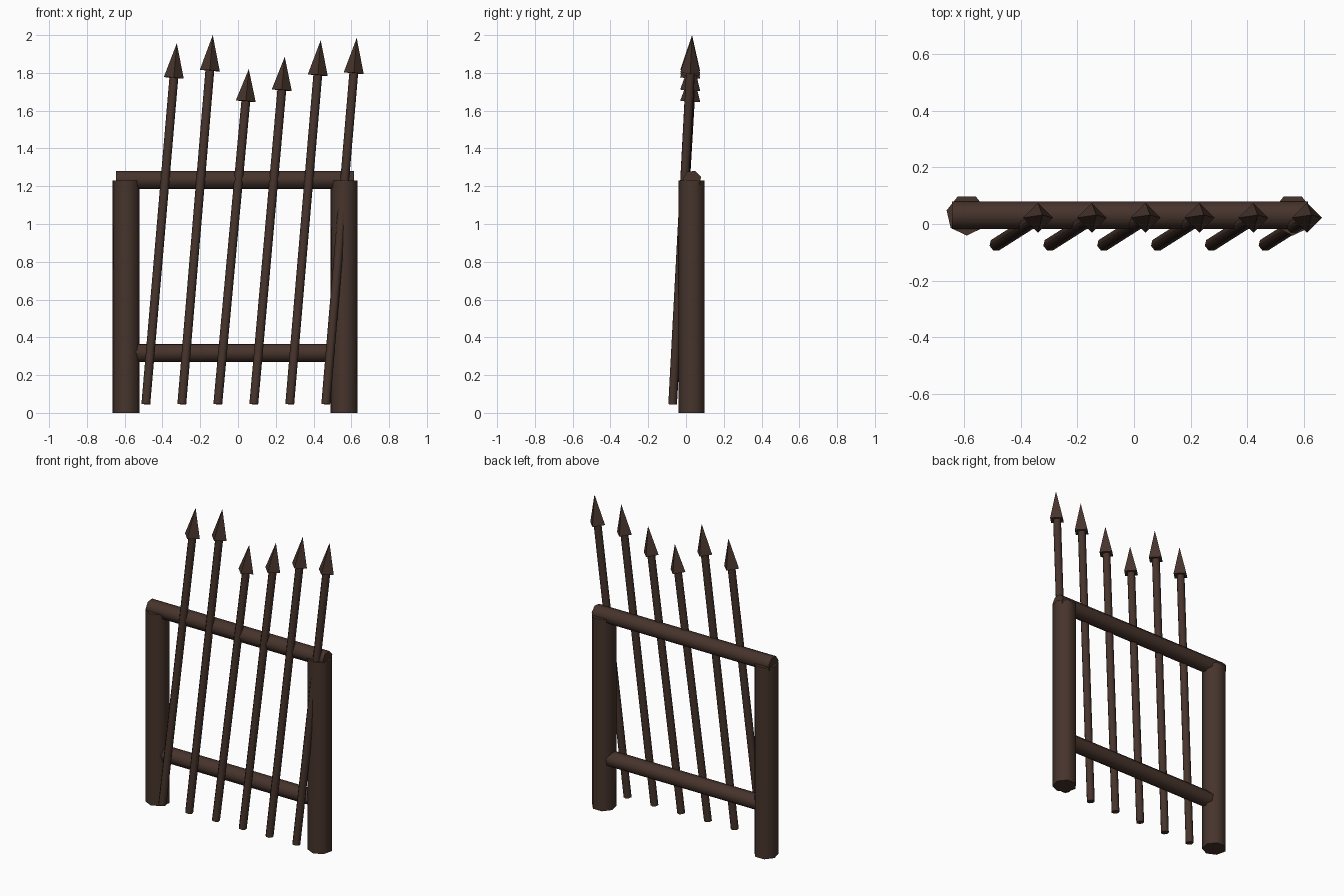
import bpy
import math
from mathutils import Vector, Matrix

cube = bpy.data.objects.get("Cube")
if cube:
    bpy.data.objects.remove(cube, do_unlink=True)

iron = bpy.data.materials.new("dark brown iron")
iron.use_nodes = True
color = (0.062, 0.034, 0.025, 1)
iron.diffuse_color = color
iron.node_tree.nodes["Principled BSDF"].inputs["Base Color"].default_value = color


def rod(name, start, end, r1, r2, sides, turn=0.0, smooth=True):
    """Cylinder or cone from start to end; turn spins it about its axis."""
    start, end = Vector(start), Vector(end)
    axis = end - start
    bpy.ops.mesh.primitive_cone_add(vertices=sides, radius1=r1, radius2=r2,
                                    depth=axis.length)
    obj = bpy.context.object
    obj.name = name
    tilt = Vector((0, 0, 1)).rotation_difference(axis).to_matrix().to_4x4()
    obj.matrix_world = (Matrix.Translation((start + end) / 2) @ tilt
                        @ Matrix.Rotation(math.radians(turn), 4, "Z"))
    obj.data.materials.append(iron)
    if smooth:
        bpy.ops.object.shade_smooth_by_angle(angle=math.radians(62))
    return obj


MID_Y = 0.032

# Posts: seven-sided, with a corner facing the front
for side, x in (("right", -0.592), ("left", 0.562)):
    rod(side + "_post", (x, MID_Y, 0), (x, MID_Y, 1.23), 0.073, 0.073, 7, 180)

# Rails
rod("top_rail", (-0.645, MID_Y, 1.234), (0.615, MID_Y, 1.234), 0.05, 0.05, 7, 19)
rod("bottom_rail", (-0.59, MID_Y, 0.318), (0.56, MID_Y, 0.318), 0.05, 0.05, 7, 19)

# Leaning spears, each a shaft with a four-sided head
for i, tip_z in enumerate((1.957, 2.0, 1.82, 1.885, 1.973, 1.985)):
    x = -0.488 + 0.1905 * i
    foot = Vector((x, -0.072, 0.046))
    tip = Vector((x + 0.164, MID_Y, tip_z))
    neck = foot.lerp(tip, 0.904)
    rod(f"spear_shaft_{i + 1}", foot, neck, 0.024, 0.024, 7)
    rod(f"spear_head_{i + 1}", neck, tip, 0.053, 0, 4, smooth=False)
